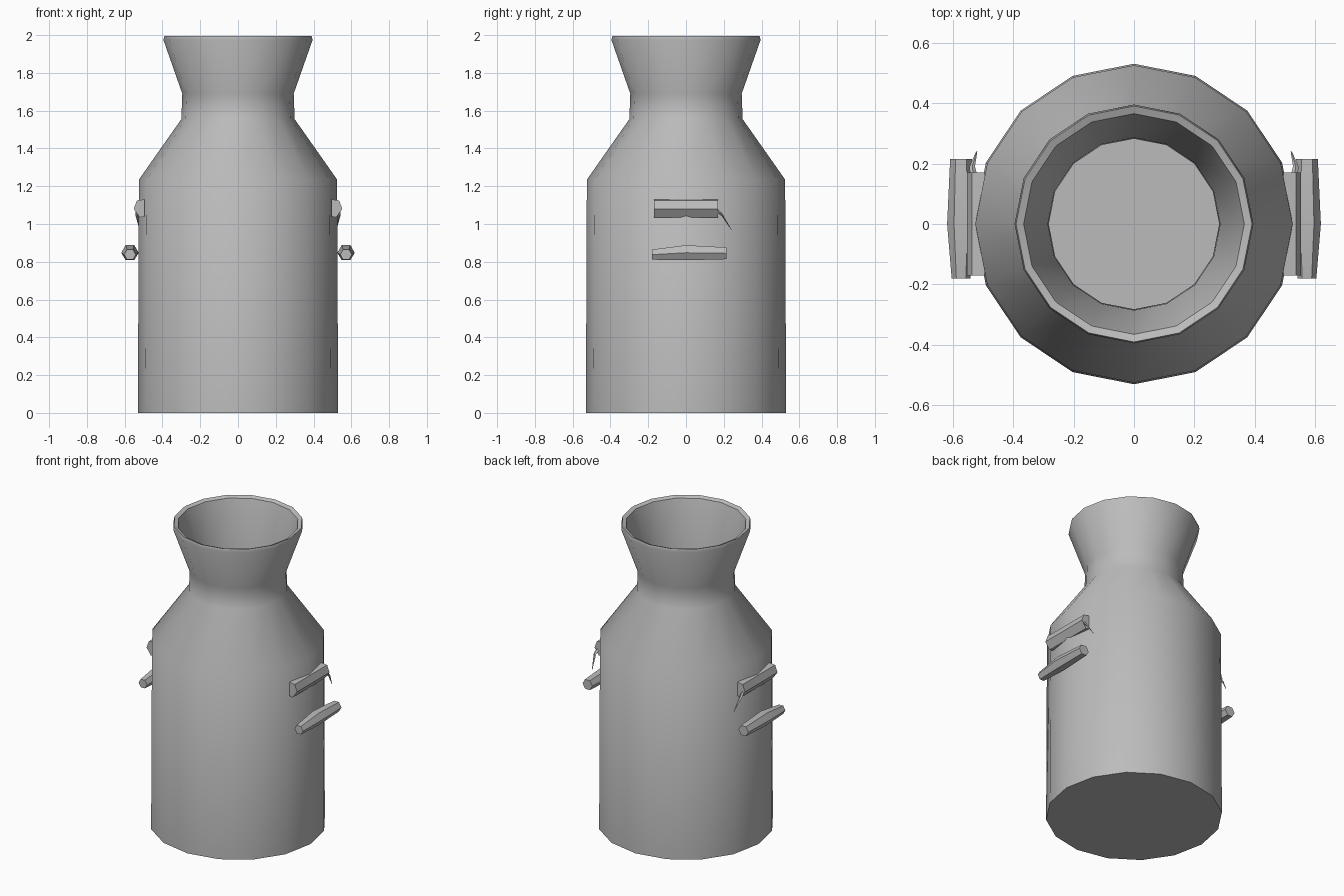
import bpy, bmesh, math
from mathutils import Vector

if "Cube" in bpy.data.objects:
    bpy.data.objects.remove(bpy.data.objects["Cube"])


def material(name, value):
    m = bpy.data.materials.new(name)
    m.diffuse_color = (value, value, value, 1)
    m.use_nodes = True
    m.node_tree.nodes["Principled BSDF"].inputs["Base Color"].default_value = m.diffuse_color
    return m


METAL = material("grey metal", 0.5)


def finish(name, bm, angle=40):
    bmesh.ops.recalc_face_normals(bm, faces=bm.faces)
    mesh = bpy.data.meshes.new(name)
    bm.to_mesh(mesh)
    bm.free()
    mesh.materials.append(METAL)
    ob = bpy.data.objects.new(name, mesh)
    bpy.context.collection.objects.link(ob)
    bpy.ops.object.select_all(action='DESELECT')
    ob.select_set(True)
    bpy.context.view_layer.objects.active = ob
    bpy.ops.object.shade_smooth_by_angle(angle=math.radians(angle))
    return ob


def loft(bm, rings):
    """Join rings of points into a skin with both ends closed."""
    loops = [[bm.verts.new(p) for p in ring] for ring in rings]
    for a, b in zip(loops, loops[1:]):
        n = len(a)
        for i in range(n):
            j = (i + 1) % n
            bm.faces.new((a[i], a[j], b[j], b[i]))
    bm.faces.new(loops[0])
    bm.faces.new(loops[-1])


def circle(r, z, sides=16):
    return [(r * math.cos(math.tau * i / sides), r * math.sin(math.tau * i / sides), z)
            for i in range(sides)]


# Can: outer wall, shoulder, neck and flared rim, then back down the inside
profile = [(0.53, 0), (0.525, 1.235), (0.30, 1.555), (0.295, 1.69), (0.395, 1.975),
           (0.39, 1.995), (0.365, 1.985), (0.285, 1.69), (0.282, 1.55),
           (0.505, 1.225), (0.51, 0.02)]
bm = bmesh.new()
loft(bm, [circle(r, z) for r, z in profile])
finish("milk_can", bm)

for side, label in ((-1, "left"), (1, "right")):
    # Handle grip: six-sided bar, thicker in the middle
    bm = bmesh.new()
    rings = []
    for y, r, z in ((-0.18, 0.031, 0.838), (0.0, 0.046, 0.848), (0.215, 0.036, 0.845)):
        rings.append([(side * (0.572 + r * math.cos(math.tau * k / 6)), y,
                       z + r * math.sin(math.tau * k / 6)) for k in range(6)])
    loft(bm, rings)
    finish(label + "_handle_grip", bm)

    # Bracket: shallow wedge strip against the body
    bm = bmesh.new()
    section = [(0.495, 1.13), (0.535, 1.125), (0.552, 1.08), (0.52, 1.035), (0.495, 1.04)]
    loft(bm, [[(side * x, y, z + lift) for x, z in section]
              for y, lift in ((-0.17, 0), (0.17, 0.0))])
    finish(label + "_handle_bracket", bm, 30)

    # Wire stub hanging from the bracket towards the grip
    bm = bmesh.new()
    rings = []
    for x, y, z, r in ((0.53, 0.16, 1.075, 0.012), (0.535, 0.19, 1.05, 0.009),
                       (0.52, 0.24, 0.97, 0.002)):
        rings.append([(side * (x + r * math.cos(math.tau * k / 4)), y,
                       z + r * math.sin(math.tau * k / 4)) for k in range(4)])
    loft(bm, rings)
    finish(label + "_handle_wire", bm)
